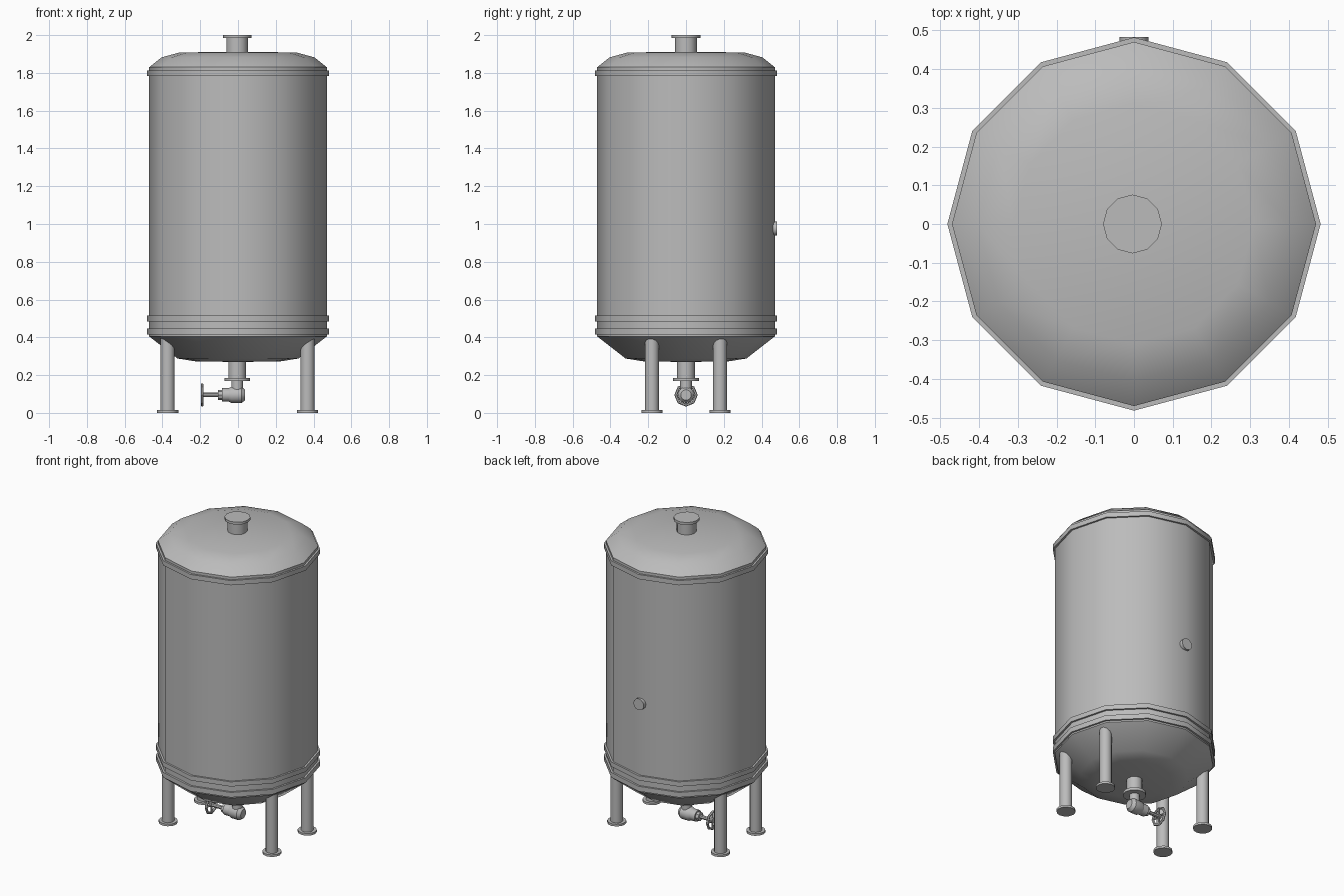
import bpy, math
from mathutils import Matrix, Vector

cube = bpy.data.objects.get("Cube")
if cube:
    bpy.data.objects.remove(cube, do_unlink=True)

# Single painted steel colour
STEEL = (0.5, 0.5, 0.5, 1)
steel = bpy.data.materials.new("grey_steel")
steel.use_nodes = True
steel.diffuse_color = STEEL
steel.node_tree.nodes["Principled BSDF"].inputs["Base Color"].default_value = STEEL


def finish(obj, angle=35):
    obj.data.materials.append(steel)
    bpy.ops.object.select_all(action="DESELECT")
    obj.select_set(True)
    bpy.context.view_layer.objects.active = obj
    bpy.ops.object.shade_smooth_by_angle(angle=math.radians(angle))
    return obj


def lathe(name, profile, location=(0, 0, 0), axis="Z", sides=12, angle=35):
    """Spin (radius, height) points about an axis; zero radius closes an end."""
    verts, faces, rings = [], [], []
    for r, h in profile:
        count = sides if r > 0 else 1
        rings.append([len(verts) + i for i in range(count)])
        for i in range(count):
            a = math.tau * i / sides
            verts.append(Vector((r * math.cos(a), r * math.sin(a), h)))
    for low, high in zip(rings, rings[1:]):
        for i in range(sides):
            j = (i + 1) % sides
            if len(low) == 1:
                faces.append((low[0], high[j], high[i]))
            elif len(high) == 1:
                faces.append((low[i], low[j], high[0]))
            else:
                faces.append((low[i], low[j], high[j], high[i]))
    turn = Vector((0, 0, 1)).rotation_difference(
        {"X": Vector((1, 0, 0)), "Y": Vector((0, 1, 0)), "Z": Vector((0, 0, 1))}[axis])
    mesh = bpy.data.meshes.new(name)
    mesh.from_pydata(verts, [], faces)
    mesh.transform(Matrix.Translation(location) @ turn.to_matrix().to_4x4())
    obj = bpy.data.objects.new(name, mesh)
    bpy.context.collection.objects.link(obj)
    return finish(obj, angle)


def rod(name, radius, start, end, location=(0, 0, 0), axis="Z", sides=12):
    return lathe(name, [(0, start), (radius, start), (radius, end), (0, end)],
                 location, axis, sides)


# Tank shell and domed ends
lathe("tank_body", [(0.47, 0.405), (0.47, 1.83)])
lathe("tank_lid", [(0.47, 1.83), (0.405, 1.882), (0.31, 1.908), (0, 1.912)], angle=45)
lathe("tank_bottom", [(0, 0.27), (0.22, 0.272), (0.32, 0.288), (0.47, 0.405)], angle=45)

# Raised hoops
for name, low, high in (("upper_hoop", 1.783, 1.813),
                        ("middle_hoop", 0.485, 0.515),
                        ("lower_hoop", 0.415, 0.447)):
    lathe(name, [(0.465, low), (0.482, low), (0.482, high), (0.465, high)])

# Filler neck on the lid
rod("filler_neck", 0.058, 1.9, 1.99, (-0.004, 0, 0))
rod("filler_cap", 0.076, 1.984, 2.0, (-0.004, 0, 0))

# Round port on the back
rod("back_port", 0.037, 0.44, 0.483, (0, 0, 0.975), "Y")

# Four legs with round feet
for side, x in (("right", -0.372), ("left", 0.368)):
    for end, y in (("front", -0.18), ("back", 0.18)):
        rod(f"{end}_{side}_leg", 0.037, 0.005, 0.41, (x, y, 0))
        rod(f"{end}_{side}_foot", 0.056, 0, 0.014, (x, y, 0))

# Drain outlet under the tank
rod("drain_neck", 0.047, 0.18, 0.285, (-0.004, 0, 0))
rod("drain_flange", 0.068, 0.168, 0.186, (-0.004, 0, 0))
rod("drain_pipe", 0.031, 0.09, 0.172, (-0.004, 0, 0))

# Valve body lying along x, with its packing nut and stem
VALVE = (0, 0, 0.095)
lathe("valve_body", [(0, -0.05), (0.035, -0.05), (0.043, -0.035), (0.043, 0.018),
                     (0.028, 0.038), (0, 0.038)], VALVE, "X")
rod("valve_collar", 0.036, -0.085, -0.045, VALVE, "X")
rod("valve_nut", 0.027, -0.105, -0.08, VALVE, "X", 8)
rod("valve_stem", 0.012, -0.195, -0.1, VALVE, "X", 8)

# Handwheel with rim, hub and crossed spokes
WHEEL = (-0.19, 0, 0.095)
bpy.ops.mesh.primitive_torus_add(major_segments=8, minor_segments=6, major_radius=0.054,
                                 minor_radius=0.008, location=WHEEL,
                                 rotation=(0, math.pi / 2, 0))
rim = bpy.context.object
rim.name = "handwheel_rim"
finish(rim)
rod("handwheel_hub", 0.018, -0.007, 0.007, WHEEL, "X", 8)
for name, axis in (("handwheel_cross_spoke", "Y"), ("handwheel_upright_spoke", "Z")):
    rod(name, 0.006, -0.053, 0.053, WHEEL, axis, 6)
